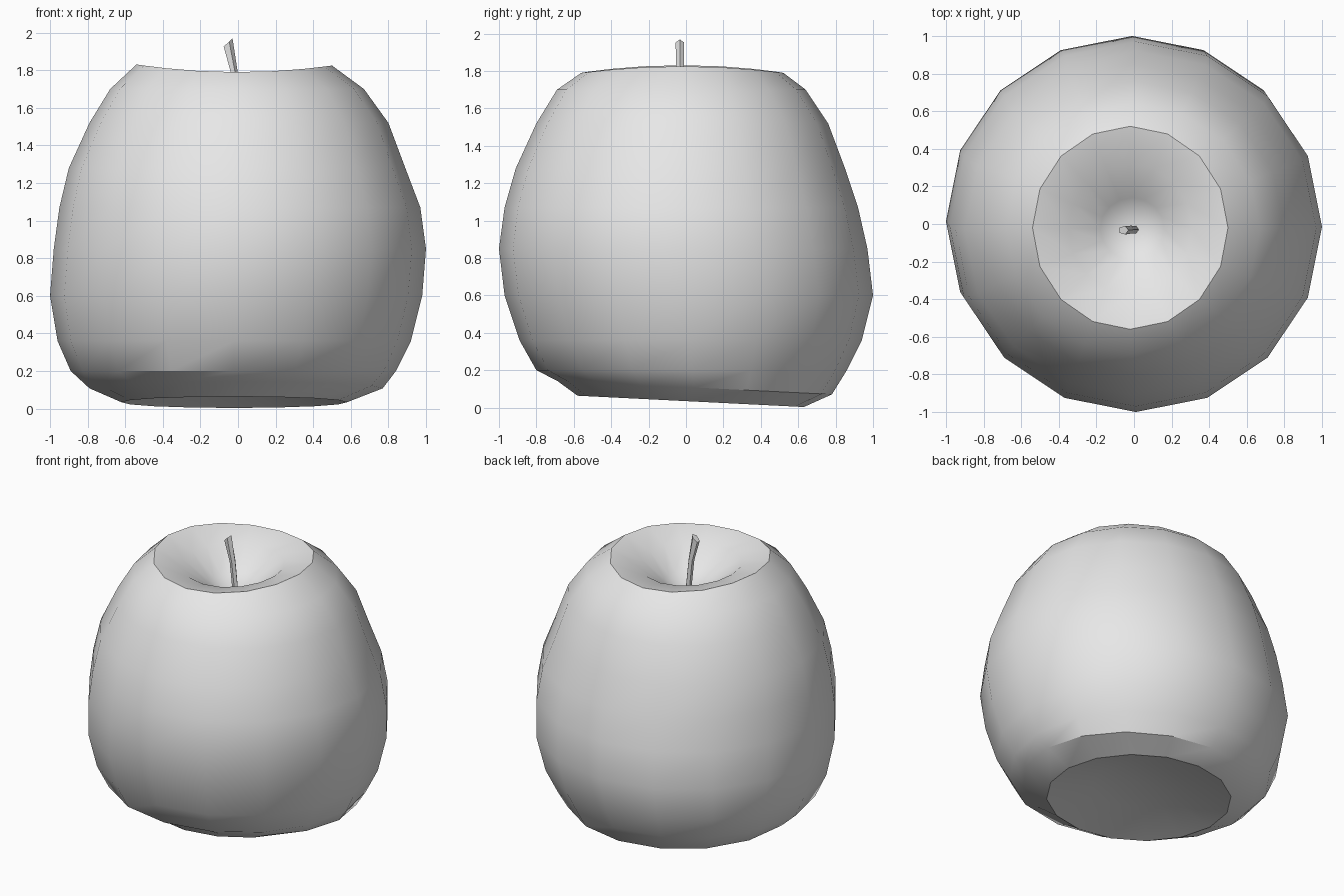
import bpy, bmesh, math
from mathutils import Vector

cube = bpy.data.objects.get("Cube")
if cube:
    bpy.data.objects.remove(cube, do_unlink=True)

SIDES = 16


def make_material(name, colour):
    mat = bpy.data.materials.new(name)
    mat.use_nodes = True
    mat.diffuse_color = colour
    mat.node_tree.nodes["Principled BSDF"].inputs["Base Color"].default_value = colour
    return mat


def add_ring(bm, sides, place):
    """Add a loop of vertices, each positioned by place(cos, sin)."""
    angles = [math.tau * i / sides for i in range(sides)]
    return [bm.verts.new(place(math.cos(a), math.sin(a))) for a in angles]


def bridge(bm, lower, upper):
    count = len(lower)
    for i in range(count):
        j = (i + 1) % count
        bm.faces.new((lower[i], lower[j], upper[j], upper[i]))


def close_with_fan(bm, ring, centre):
    tip = bm.verts.new(centre)
    for i, vert in enumerate(ring):
        bm.faces.new((vert, ring[(i + 1) % len(ring)], tip))


def finish(bm, name, material, smooth_degrees):
    bmesh.ops.recalc_face_normals(bm, faces=bm.faces)
    mesh = bpy.data.meshes.new(name)
    bm.to_mesh(mesh)
    bm.free()
    mesh.materials.append(material)
    obj = bpy.data.objects.new(name, mesh)
    bpy.context.collection.objects.link(obj)
    bpy.ops.object.select_all(action="DESELECT")
    obj.select_set(True)
    bpy.context.view_layer.objects.active = obj
    bpy.ops.object.shade_smooth_by_angle(angle=math.radians(smooth_degrees))
    return obj


grey = make_material("plain grey", (0.8, 0.8, 0.8, 1))

# Body profile: height, then left/right and front/back limits of each ring
profile = [
    (0.11, -0.3, 0.3, -0.26, 0.36),
    (0.035, -0.62, 0.58, -0.58, 0.63),
    (0.11, -0.79, 0.77, -0.69, 0.78),
    (0.2, -0.89, 0.84, -0.8, 0.86),
    (0.36, -0.96, 0.92, -0.89, 0.94),
    (0.6, -1, 0.98, -0.97, 1),
    (0.85, -0.98, 1, -1, 0.97),
    (1.07, -0.95, 0.97, -0.97, 0.92),
    (1.28, -0.9, 0.89, -0.91, 0.85),
    (1.52, -0.79, 0.8, -0.8, 0.76),
    (1.7, -0.68, 0.67, -0.69, 0.64),
    (1.79, -0.54, 0.5, -0.56, 0.52),
    (1.75, -0.35, 0.31, -0.37, 0.32),
    (1.63, -0.18, 0.16, -0.19, 0.14),
]


def body_point(row, c, s):
    z, left, right, front, back = row
    x = (left + right) / 2 + c * (right - left) / 2
    y = (front + back) / 2 + s * (back - front) / 2
    if z < 0.2:                          # the base tips up towards the front
        z -= 0.05 * y
    elif z > 1.7:                        # the top rim rises at both sides
        z += 0.14 * x * x
    return Vector((x, y, z))


# Apple body, with hollows at the base and the top
bm = bmesh.new()
rings = [add_ring(bm, SIDES, lambda c, s, row=row: body_point(row, c, s)) for row in profile]
for lower, upper in zip(rings, rings[1:]):
    bridge(bm, lower, upper)
close_with_fan(bm, rings[0], (0, 0.05, 0.13))
close_with_fan(bm, rings[-1], (0, -0.03, 1.53))
finish(bm, "apple_body", grey, 33)

# Stem: a short leaning prism, flared and cut at a slant at the tip
bm = bmesh.new()
base = add_ring(bm, 5, lambda c, s: (0.01 + 0.02 * c, -0.03 + 0.02 * s, 1.5))
middle = add_ring(bm, 5, lambda c, s: (-0.02 + 0.02 * c, -0.03 + 0.022 * s, 1.78))
tip = add_ring(bm, 5, lambda c, s: (-0.055 + 0.026 * c, -0.033 + 0.024 * s, 1.945 + 0.024 * c))
bridge(bm, base, middle)
bridge(bm, middle, tip)
bm.faces.new(tip)
bm.faces.new(base)
finish(bm, "stem", grey, 20)
